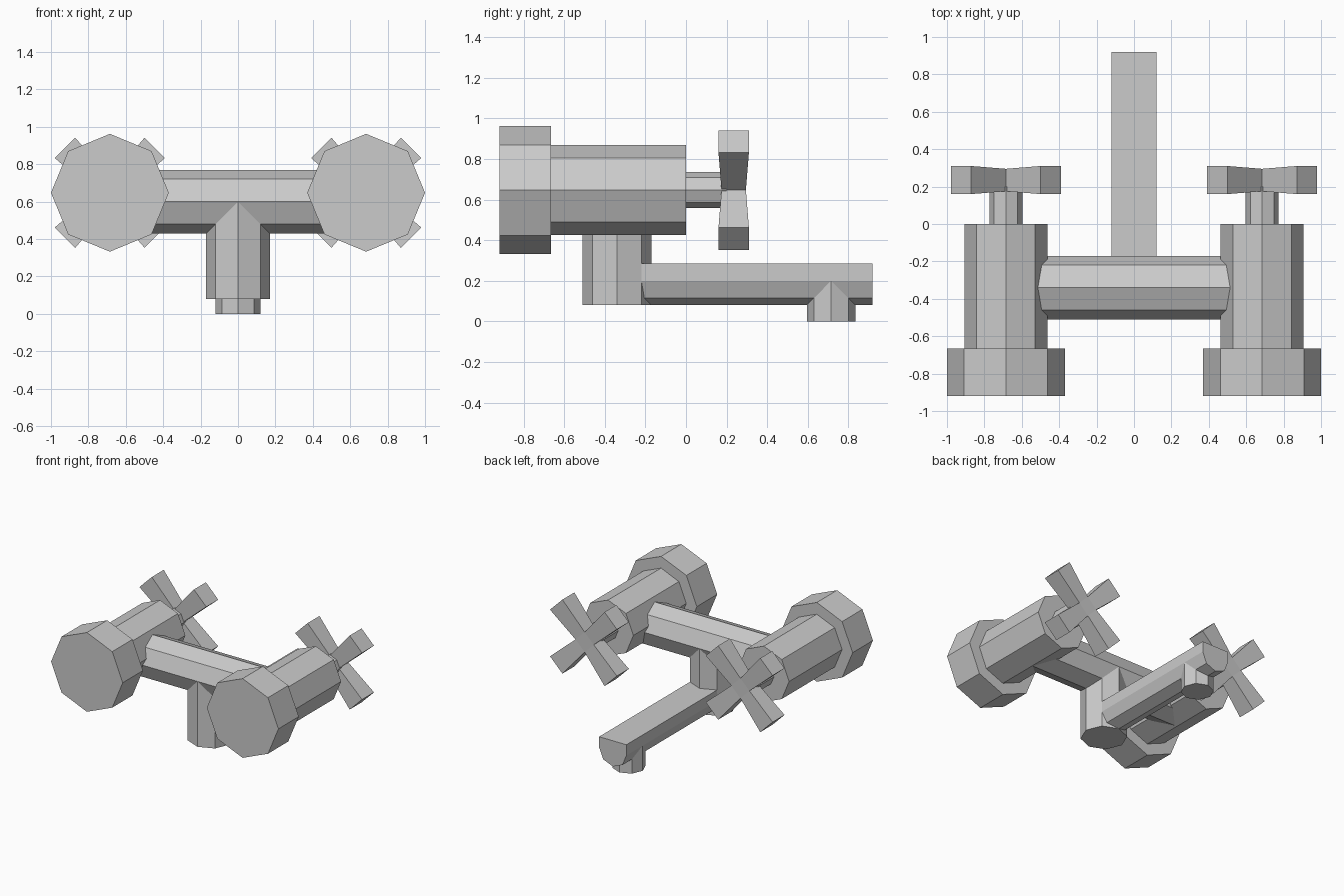
import bpy, bmesh, math
from mathutils import Vector

if "Cube" in bpy.data.objects:
    bpy.data.objects.remove(bpy.data.objects["Cube"])

CX, CZ = 0.685, 0.647   # valve axis position


def tube(name, start, end, radius):
    """Eight-sided flat-shaded cylinder along one axis."""
    a, b = Vector(start), Vector(end)
    d = b - a
    rot = (0, 0, 0)
    if abs(d.y) > 0:
        rot = (math.pi / 2, 0, 0)
    elif abs(d.x) > 0:
        rot = (0, math.pi / 2, 0)
    bpy.ops.mesh.primitive_cylinder_add(vertices=8, radius=radius, depth=d.length,
                                        location=(a + b) / 2, rotation=rot)
    bpy.context.object.name = name


def mesh_object(name, bm):
    bmesh.ops.recalc_face_normals(bm, faces=bm.faces)
    me = bpy.data.meshes.new(name)
    bm.to_mesh(me)
    bm.free()
    ob = bpy.data.objects.new(name, me)
    bpy.context.collection.objects.link(ob)
    return ob


def loft(bm, front, back):
    """Solid between two matching outlines."""
    f = [bm.verts.new(p) for p in front]
    b = [bm.verts.new(p) for p in back]
    n = len(f)
    for i in range(n):
        j = (i + 1) % n
        bm.faces.new((f[i], f[j], b[j], b[i]))
    return f, b


def cross_handle(name, x):
    """Four diagonal arms that flare in width and thickness at the tips."""
    notch, reach, half_w = 0.08, 0.339, 0.077
    outline = []
    for k in range(4):
        t = math.pi / 2 * k
        u = Vector((math.cos(t + math.pi / 4), math.sin(t + math.pi / 4)))
        v = Vector((-u.y, u.x))
        outline.append((Vector((math.cos(t), math.sin(t))) * notch, 0.06))
        outline.append((u * reach - v * half_w, 0.075))
        outline.append((u * reach + v * half_w, 0.075))
    bm = bmesh.new()
    sides = loft(bm, [(p.x, -h, p.y) for p, h in outline],
                 [(p.x, h, p.y) for p, h in outline])
    for s in sides:
        bm.faces.new([s[i] for i in (0, 3, 6, 9)])
        for k in range(4):
            bm.faces.new([s[(3 * k + i) % 12] for i in range(4)])
    mesh_object(name, bm).location = (x, 0.235, CZ)


# Valves: wall flange, body, stem and handle on each side
for side, x in (("left", -CX), ("right", CX)):
    tube(side + "_flange", (x, -0.92, CZ), (x, -0.665, CZ), 0.315)
    tube(side + "_valve_body", (x, -0.665, CZ), (x, 0, CZ), 0.222)
    tube(side + "_stem", (x, 0, CZ), (x, 0.2, CZ), 0.088)
    cross_handle(side + "_handle", x)

# Pipes
tube("crossbar", (-CX, -0.34, 0.6), (CX, -0.34, 0.6), 0.17)
tube("down_pipe", (0, -0.34, 0.08), (0, -0.34, 0.6), 0.17)
tube("nozzle", (0, 0.715, 0), (0, 0.715, 0.2), 0.12)

# Spout: flat top, half-octagon underside
profile = [(-0.12, 0.285), (-0.12, 0.2), (-0.085, 0.115), (0, 0.08),
           (0.085, 0.115), (0.12, 0.2), (0.12, 0.285)]
bm = bmesh.new()
for end in loft(bm, [(x, -0.34, z) for x, z in profile],
                [(x, 0.92, z) for x, z in profile]):
    bm.faces.new(end)
mesh_object("spout", bm)
